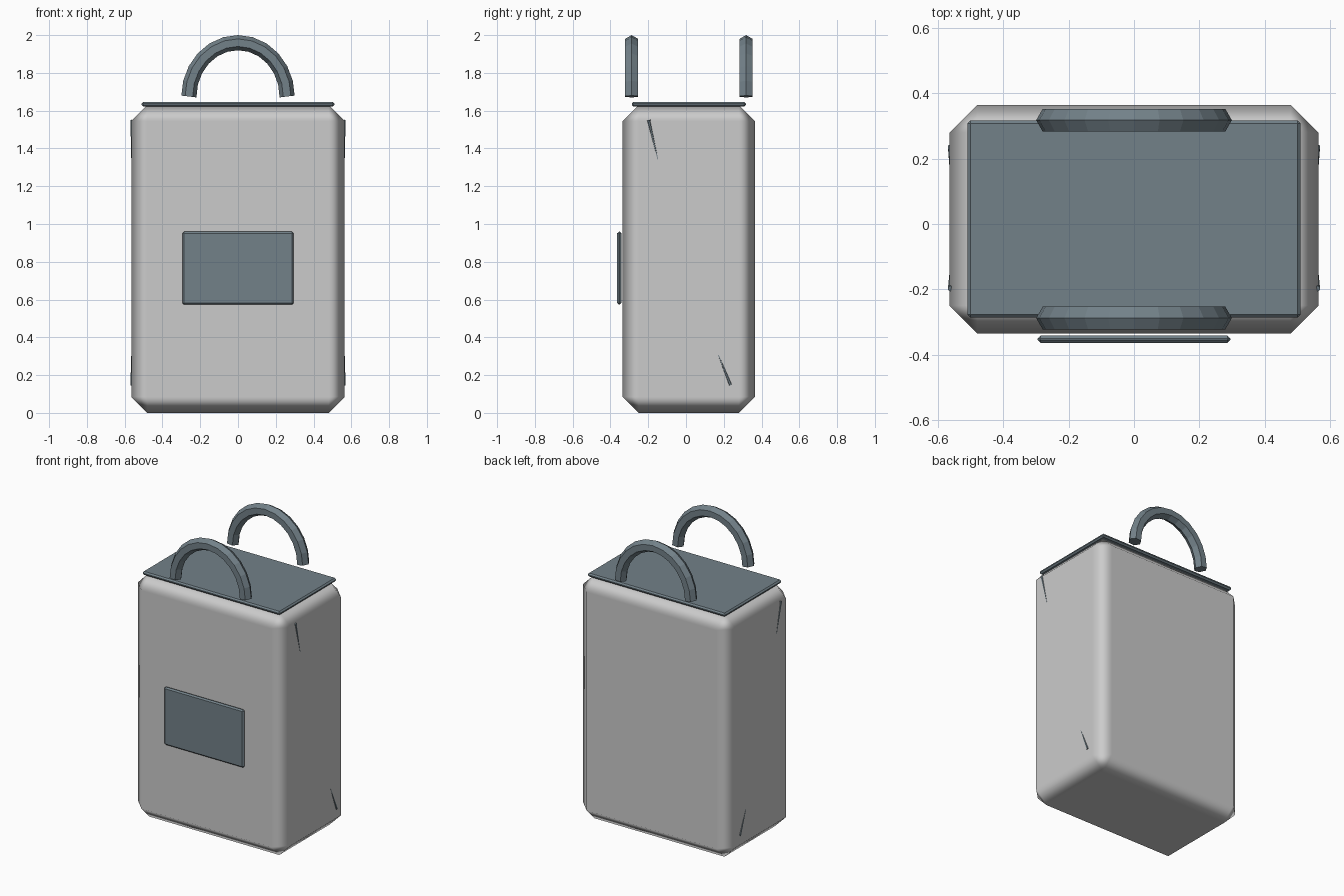
import bpy, bmesh, math
from mathutils import Vector

if "Cube" in bpy.data.objects:
    bpy.data.objects.remove(bpy.data.objects["Cube"])

CY = 0.015  # bag centre in y (the front patch shifts it back)

accent = bpy.data.materials.new("slate")
accent.diffuse_color = (0.17, 0.22, 0.25, 1)
accent.use_nodes = True
accent.node_tree.nodes["Principled BSDF"].inputs["Base Color"].default_value = accent.diffuse_color


def add_mesh(name, bm, mat=None):
    bmesh.ops.recalc_face_normals(bm, faces=bm.faces[:])
    me = bpy.data.meshes.new(name)
    bm.to_mesh(me)
    bm.free()
    ob = bpy.data.objects.new(name, me)
    bpy.context.collection.objects.link(ob)
    if mat:
        me.materials.append(mat)
    return ob


def chamfered_box(name, lo, hi, width, mat=None, smooth=False):
    lo, hi = Vector(lo), Vector(hi)
    bm = bmesh.new()
    bmesh.ops.create_cube(bm, size=1)
    for v in bm.verts:
        v.co = (lo + hi) / 2 + v.co * (hi - lo)
    ob = add_mesh(name, bm, mat)
    if smooth:
        ob.data.shade_smooth()
    bev = ob.modifiers.new("chamfer", 'BEVEL')
    bev.width = width
    bev.segments = 1
    bev.harden_normals = smooth
    return ob


def sweep(name, path, radii, sides, side_axis, mat):
    """Capped tube along a path; side_axis is perpendicular to the path."""
    bm = bmesh.new()
    b = Vector(side_axis)
    rings = []
    for i, p in enumerate(path):
        t = (path[min(i + 1, len(path) - 1)] - path[max(i - 1, 0)]).normalized()
        n = t.cross(b).normalized()
        ring = []
        for k in range(sides):
            a = math.tau * k / sides
            ring.append(bm.verts.new(p + radii[i] * (n * math.cos(a) + b * math.sin(a))))
        rings.append(ring)
    for r0, r1 in zip(rings, rings[1:]):
        for k in range(sides):
            j = (k + 1) % sides
            bm.faces.new((r0[k], r0[j], r1[j], r1[k]))
    bm.faces.new(rings[0])
    bm.faces.new(rings[-1])
    return add_mesh(name, bm, mat)


# Bag body, top panel and front patch
chamfered_box("bag_body", (-0.565, CY - 0.35, 0), (0.565, CY + 0.35, 1.63), 0.085, smooth=True)
chamfered_box("top_panel", (-0.51, CY - 0.302, 1.622), (0.51, CY + 0.302, 1.646), 0.009, accent)
chamfered_box("front_patch", (-0.295, -0.364, 0.573), (0.295, -0.342, 0.96), 0.009, accent)

# Two arched hexagonal handles
for name, y in (("front_handle", CY - 0.303), ("back_handle", CY + 0.303)):
    n = 12
    path = [Vector((0.26 * math.cos(math.pi * i / n), y,
                    1.675 + 0.285 * math.sin(math.pi * i / n))) for i in range(n + 1)]
    sweep(name, path, [0.04] * (n + 1), 6, (0, 1, 0), accent)

# Tapered fold creases on both sides, thick at the outer end
for side, s in (("left", -1), ("right", 1)):
    for name, (y0, z0), (y1, z1) in (("upper", (-0.198, 1.55), (-0.145, 1.325)),
                                     ("lower", (0.236, 0.147), (0.166, 0.32))):
        path = [Vector((s * 0.562, y0, z0)), Vector((s * 0.562, y1, z1))]
        sweep(f"{side}_{name}_crease", path, [0.009, 0.003], 6, (1, 0, 0), accent)
